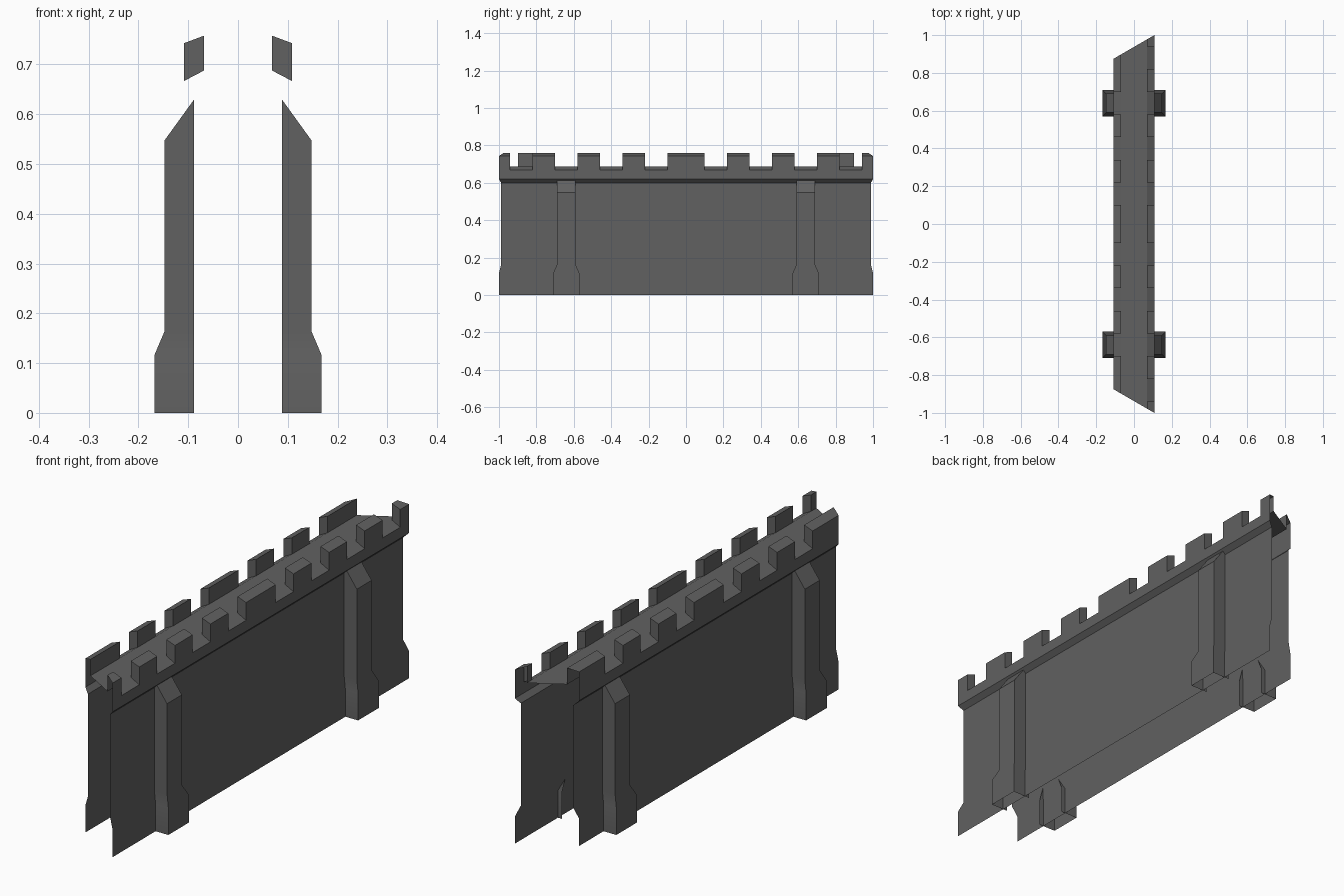
import bpy
import math

if "Cube" in bpy.data.objects:
    bpy.data.objects.remove(bpy.data.objects["Cube"])

SLOPE = 0.579          # plan slope of the mitred wall ends

STONE = bpy.data.materials.new("dark_stone")
STONE.diffuse_color = (.12, .12, .12, 1)
STONE.use_nodes = True
STONE.node_tree.nodes["Principled BSDF"].inputs["Base Color"].default_value = STONE.diffuse_color


def y_end(x):
    return 0.9375 + SLOPE * x


def make(name, faces):
    verts, idx = [], []
    for f in faces:
        idx.append(list(range(len(verts), len(verts) + len(f))))
        verts += f
    me = bpy.data.meshes.new(name)
    me.from_pydata(verts, [], idx)
    me.materials.append(STONE)
    ob = bpy.data.objects.new(name, me)
    bpy.context.collection.objects.link(ob)
    bpy.context.view_layer.objects.active = ob
    bpy.ops.object.select_all(action='DESELECT')
    ob.select_set(True)
    bpy.ops.object.mode_set(mode='EDIT')
    bpy.ops.mesh.select_all(action='SELECT')
    bpy.ops.mesh.remove_doubles(threshold=0.0005)
    bpy.ops.object.mode_set(mode='OBJECT')
    # Soft shading across the shallow foot flare, led by the big faces
    bpy.ops.object.shade_smooth_by_angle(angle=math.radians(30))
    mod = ob.modifiers.new("weighted", 'WEIGHTED_NORMAL')
    mod.keep_sharp = True
    mod.weight = 100
    return ob


def sided(s, pts):
    """Place a +x side face on side s, keeping its outward winding."""
    out = [(s * x, y, z) for x, y, z in pts]
    return out if s > 0 else out[::-1]


def sweep(s, profile, a, b):
    """Extrude an x/z profile along y; None means run to the mitred end."""
    faces = []
    for (x0, z0), (x1, z1) in zip(profile, profile[1:]):
        lo = lambda x: -y_end(s * x) if a is None else a
        hi = lambda x: y_end(s * x) if b is None else b
        faces.append(sided(s, [(x0, lo(x0), z0), (x0, hi(x0), z0),
                               (x1, hi(x1), z1), (x1, lo(x1), z1)]))
    return faces


WALL = [(.108, 0), (.108, .116), (.088, .163), (.088, .60)]
BAND = [(.088, .60), (.108, .62), (.108, .667)]
GAP = [(.108, .667), (.068, .688)]
MERLON = [(.108, .667), (.108, .743), (.068, .758), (.068, .688)]
BUTTRESS = [(0, .168, .07), (.116, .168, .07), (.163, .148, .05),
            (.547, .148, .05), (.63, .088, .05)]

for s, side in ((1, "right"), (-1, "left")):
    # Wall face with flared foot
    make(f"wall_face_{side}", sweep(s, WALL, None, None))

    # Parapet band with alternating merlons and gaps
    cuts = [.10, .22, .34, .46, .58, .70] + ([.82, .94] if s > 0 else [])
    cuts = [None] + [-c for c in cuts[::-1]] + cuts + [None]
    faces = sweep(s, BAND, None, None)
    for i, (a, b) in enumerate(zip(cuts, cuts[1:])):
        if i % 2:
            faces += sweep(s, GAP, a, b)
            continue
        faces += sweep(s, MERLON, a, b)
        if a is not None:
            faces.append(sided(s, [(x, a, z) for x, z in MERLON]))
        if b is not None:
            faces.append(sided(s, [(x, b, z) for x, z in MERLON[::-1]]))
    make(f"parapet_{side}", faces)

    # Buttresses
    for yc, end in ((-.64, "front"), (.64, "back")):
        faces = []
        for (z0, x0, w0), (z1, x1, w1) in zip(BUTTRESS, BUTTRESS[1:]):
            faces.append(sided(s, [(x0, yc - w0, z0), (x0, yc + w0, z0),
                                   (x1, yc + w1, z1), (x1, yc - w1, z1)]))
            for d in (-1, 1):
                q = [(.088, yc + d * w0, z0), (x0, yc + d * w0, z0),
                     (x1, yc + d * w1, z1), (.088, yc + d * w1, z1)]
                if x1 == .088:
                    q.pop()
                faces.append(sided(s, q if d < 0 else q[::-1]))
        make(f"buttress_{side}_{end}", faces)

# Walkway between the parapets
l, r = y_end(-.068), y_end(.068)
make("walkway", [[(-.068, -l, .688), (.068, -r, .688),
                  (.068, r, .688), (-.068, l, .688)]])
